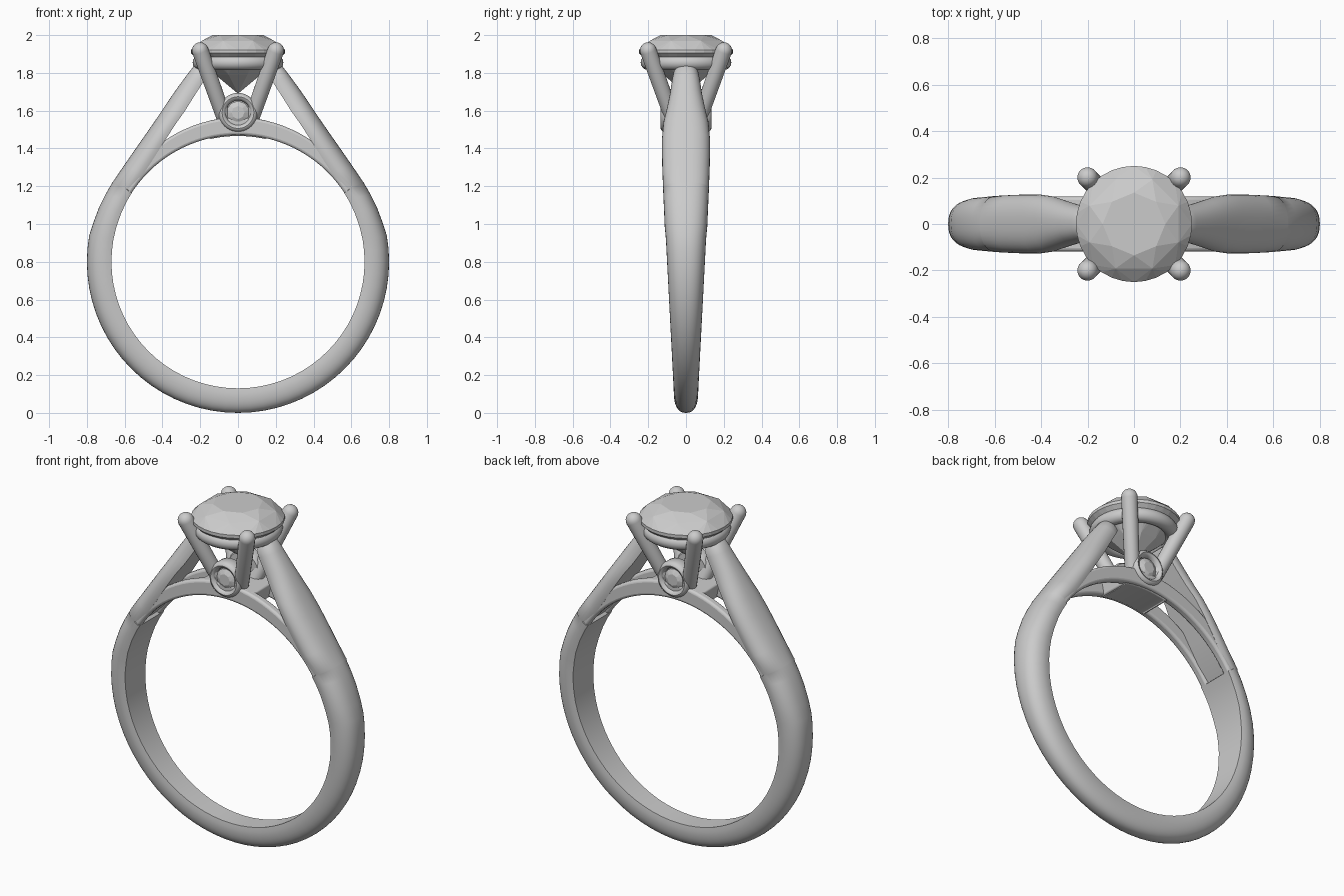
import bpy, bmesh, math
from mathutils import Vector, Matrix

if "Cube" in bpy.data.objects:
    bpy.data.objects.remove(bpy.data.objects["Cube"])

CZ, RIN, ROUT = 0.80, 0.67, 0.80   # finger hole centre height and band radii


def finish(name, bm, smooth=40):
    bmesh.ops.recalc_face_normals(bm, faces=bm.faces)
    me = bpy.data.meshes.new(name)
    bm.to_mesh(me)
    bm.free()
    ob = bpy.data.objects.new(name, me)
    bpy.context.collection.objects.link(ob)
    if smooth:
        bpy.ops.object.select_all(action='DESELECT')
        ob.select_set(True)
        bpy.context.view_layer.objects.active = ob
        bpy.ops.object.shade_smooth_by_angle(angle=math.radians(smooth))
    return ob


def loft(name, rings, smooth=40):
    """Skin closed rings of points and cap both ends."""
    bm = bmesh.new()
    vs = [[bm.verts.new(p) for p in r] for r in rings]
    n = len(rings[0])
    for a, b in zip(vs, vs[1:]):
        for i in range(n):
            j = (i + 1) % n
            bm.faces.new((a[i], a[j], b[j], b[i]))
    bm.faces.new(vs[0])
    bm.faces.new(vs[-1])
    return finish(name, bm, smooth)


def polar(r, deg):
    a = math.radians(deg)
    return (r * math.cos(a), CZ + r * math.sin(a))


def lathe(name, profile, matrix, steps=40):
    bm = bmesh.new()
    vs = [bm.verts.new((r, 0, h)) for r, h in profile]
    es = [bm.edges.new(p) for p in zip(vs, vs[1:])]
    bmesh.ops.spin(bm, geom=vs + es, cent=(0, 0, 0), axis=(0, 0, 1),
                   angle=math.tau, steps=steps)
    bmesh.ops.remove_doubles(bm, verts=bm.verts, dist=1e-5)
    bmesh.ops.transform(bm, matrix=matrix, verts=bm.verts)
    return finish(name, bm)


def gem(name, rings, matrix):
    """Faceted stone: convex hull of (count, radius, height, turn) rings."""
    bm = bmesh.new()
    for n, r, z, turn in rings:
        for i in range(n):
            a = math.tau * (i + turn) / n
            bm.verts.new((r * math.cos(a), r * math.sin(a), z))
    bmesh.ops.convex_hull(bm, input=bm.verts)
    bmesh.ops.transform(bm, matrix=matrix, verts=bm.verts)
    return finish(name, bm, smooth=0)


# Shank: (inner xz, outer xz, half width) stations from the base up the right arm
half = []
for deg in range(-90, 11, 5):
    i, o = polar(RIN, deg), polar(ROUT, deg)
    half.append((i, o, 0.064 + 0.061 * min(o[1], 1.35) / 1.35))
half += [
    (polar(RIN, 16), (0.765, 1.01), 0.113),
    (polar(RIN, 23), (0.735, 1.09), 0.116),
    (polar(RIN, 29), (0.70, 1.16), 0.119),
    (polar(RIN, 33), (0.665, 1.22), 0.121),
    (polar(0.688, 33.3), (0.662, 1.224), 0.121),
    ((0.50, 1.265), (0.60, 1.315), 0.125),
    ((0.445, 1.35), (0.548, 1.39), 0.127),
    ((0.385, 1.445), (0.485, 1.48), 0.127),
    ((0.33, 1.53), (0.43, 1.56), 0.119),
    ((0.28, 1.60), (0.38, 1.635), 0.102),
    ((0.23, 1.68), (0.325, 1.715), 0.085),
    ((0.185, 1.75), (0.27, 1.79), 0.074),
    ((0.165, 1.785), (0.235, 1.835), 0.066),
    ((0.16, 1.81), (0.205, 1.85), 0.045),
]


def d_section(station, side):
    (ix, iz), (ox, oz), w = station
    pts = [(0, -0.94 * w), (0, 0.94 * w)]
    for k in range(19):
        t = math.pi * k / 18
        c, s = math.cos(t), max(math.sin(t), 0)
        pts.append((0.2 + 0.8 * s ** 0.85, w * math.copysign(abs(c) ** 0.85, c)))
    return [(side * (ix + f * (ox - ix)), y, iz + f * (oz - iz)) for f, y in pts]


loft("shank", [d_section(s, -1) for s in reversed(half[1:])]
     + [d_section(s, 1) for s in half])


# Bridge under the head: two side rails with open windows and a solid middle
def arc_band(name, y0, y1, a0, a1, rin):
    rings = []
    for k in range(33):
        a = a0 + (a1 - a0) * k / 32
        r1 = 0.765 - 0.035 * (abs(a - 90) / 55) ** 1.5
        rings.append([(x, y, z) for r, y in ((rin, y0), (r1, y0), (r1, y1), (rin, y1))
                      for x, z in [polar(r, a)]])
    ob = loft(name, rings)
    bev = ob.modifiers.new("rounding", 'BEVEL')
    bev.width, bev.segments, bev.limit_method = 0.014, 3, 'ANGLE'
    bev.angle_limit = math.radians(40)


for label, s in (("front", -1), ("back", 1)):
    arc_band(label + "_bridge_rail", s * 0.068, s * 0.118, 31, 149, RIN + 0.001)
arc_band("bridge_middle", -0.10, 0.10, 77, 103, RIN - 0.004)

# Centre stone
gem("centre_stone", [(8, 0.135, 2.0, 0), (8, 0.207, 1.97, 0.5), (32, 0.25, 1.922, 0),
                     (32, 0.25, 1.904, 0), (8, 0.13, 1.79, 0.5), (1, 0, 1.69, 0)],
    Matrix.Identity(4))

# Gallery ring below the stone
bpy.ops.mesh.primitive_torus_add(major_radius=0.20, minor_radius=0.04, major_segments=64,
                                 minor_segments=16, location=(0, 0, 1.855))
bpy.context.object.name = "gallery_ring"
bpy.ops.object.shade_smooth_by_angle(angle=math.radians(40))

# Four splayed prongs with round tips
tip_profile = [(0.044 * math.cos(math.pi / 2 * k / 6), 0.044 * math.sin(math.pi / 2 * k / 6))
               for k in range(7)]
for sx in (-1, 1):
    for sy in (-1, 1):
        foot, top = Vector((sx * 0.062, sy * 0.062, 1.53)), Vector((sx * 0.2, sy * 0.2, 1.918))
        d = top - foot
        m = Matrix.Translation(foot) @ d.to_track_quat('Z', 'Y').to_matrix().to_4x4()
        lathe("prong", [(0, 0), (0.04, 0)] + [(r, d.length + h) for r, h in tip_profile], m, 20)

# Small round bezels with stones on the front and back of the bridge
for label, ang in (("front", math.pi / 2), ("back", -math.pi / 2)):
    m = Matrix.Translation((0, 0, 1.59)) @ Matrix.Rotation(ang, 4, 'X')
    lathe(label + "_bezel", [(0, 0.05), (0.095, 0.05), (0.103, 0.06), (0.104, 0.108),
                             (0.1, 0.122), (0.092, 0.132), (0.084, 0.135), (0.075, 0.131),
                             (0.068, 0.123), (0.064, 0.11), (0.064, 0.095), (0, 0.095)], m)
    gem(label + "_bezel_stone", [(8, 0.034, 0.126, 0), (16, 0.06, 0.112, 0),
                                 (16, 0.06, 0.09, 0)], m)
